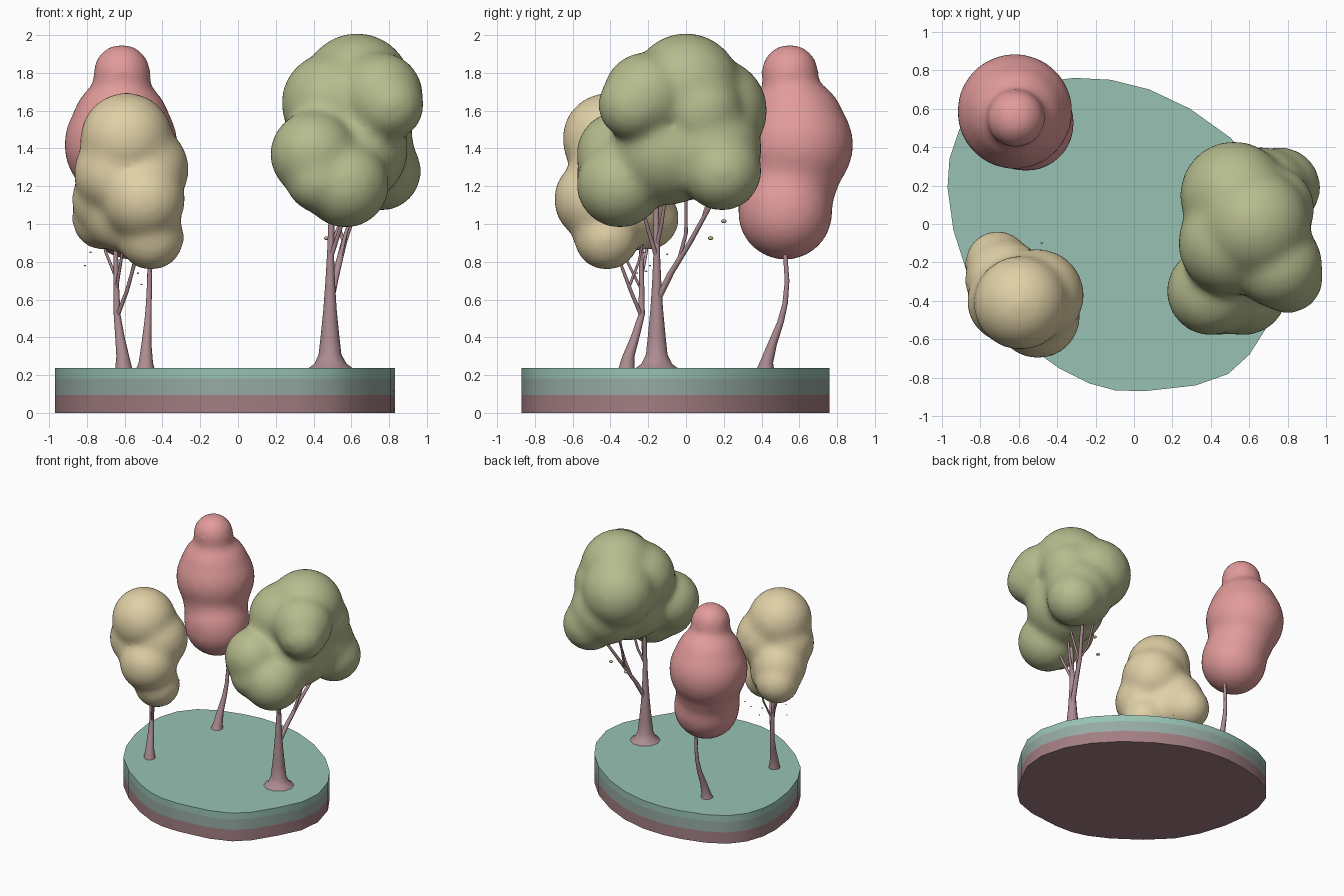
import bpy
import bmesh
import math
from mathutils import Matrix, Vector

cube = bpy.data.objects.get("Cube")
if cube:
    bpy.data.objects.remove(cube, do_unlink=True)


def material(name, rgb):
    """Flat colour from 8-bit sRGB values."""
    linear = [((c / 255 + 0.055) / 1.055) ** 2.4 for c in rgb] + [1]
    mat = bpy.data.materials.new(name)
    mat.use_nodes = True
    mat.diffuse_color = linear
    bsdf = mat.node_tree.nodes["Principled BSDF"]
    bsdf.inputs["Base Color"].default_value = linear
    bsdf.inputs["Roughness"].default_value = 0.9
    return mat


TEAL = material("grass teal", (152, 194, 180))
GREY_TEAL = material("soil grey teal", (150, 170, 163))
MAUVE = material("earth mauve", (162, 126, 130))
BARK = material("bark mauve", (172, 140, 145))
PINK = material("foliage pink", (226, 155, 155))
CREAM = material("foliage cream", (224, 208, 166))
OLIVE = material("foliage olive", (182, 188, 142))


def finish(bm, name, mats, sharp=40):
    """Turn a bmesh into a smooth-shaded object that keeps its sharp edges."""
    bmesh.ops.recalc_face_normals(bm, faces=bm.faces)
    for face in bm.faces:
        face.smooth = True
    mesh = bpy.data.meshes.new(name)
    bm.to_mesh(mesh)
    bm.free()
    for mat in mats:
        mesh.materials.append(mat)
    mesh.set_sharp_from_angle(angle=math.radians(sharp))
    obj = bpy.data.objects.new(name, mesh)
    bpy.context.collection.objects.link(obj)
    return obj


def loft(bm, rings):
    """Skin a stack of equal closed rings and cap both ends."""
    loops = [[bm.verts.new(p) for p in ring] for ring in rings]
    sides = []
    for low, high in zip(loops, loops[1:]):
        for i in range(len(low)):
            j = (i + 1) % len(low)
            sides.append(bm.faces.new((low[i], low[j], high[j], high[i])))
    bm.faces.new(loops[0][::-1])
    bm.faces.new(loops[-1])
    return sides


def tube(bm, path, sides=10):
    """Tapered stem through (x, y, z, radius) stations."""
    rings = []
    for x, y, z, r in path:
        turns = [math.tau * i / sides for i in range(sides)]
        rings.append([(x + r * math.cos(a), y + r * math.sin(a), z) for a in turns])
    loft(bm, rings)


def stems(name, paths):
    bm = bmesh.new()
    for path in paths:
        tube(bm, path)
    return finish(bm, name, [BARK], 60)


def foliage(name, mat, blobs):
    """Spheres melted together into one soft crown."""
    bm = bmesh.new()
    for x, y, z, r in blobs:
        bmesh.ops.create_icosphere(bm, subdivisions=4, radius=r + 0.012,
                                   matrix=Matrix.Translation((x, y, z)))
    obj = finish(bm, name, [mat], 180)
    remesh = obj.modifiers.new("melt", "REMESH")
    remesh.mode = "VOXEL"
    remesh.voxel_size = 0.022
    remesh.use_smooth_shade = True
    smooth = obj.modifiers.new("soften", "SMOOTH")
    smooth.factor = 0.5
    smooth.iterations = 25
    return obj


def loose_leaves(name, mat, spots, size):
    bm = bmesh.new()
    for spot in spots:
        squash = Matrix.Diagonal((1, 1, 0.7, 1))
        bmesh.ops.create_icosphere(bm, subdivisions=2, radius=size,
                                   matrix=Matrix.Translation(spot) @ squash)
    return finish(bm, name, [mat], 180)


# Layered ground slab, coloured by height
outline = [(-.97, .19), (-.96, .34), (-.91, .49), (-.81, .61), (-.66, .69), (-.47, .74),
           (-.31, .76), (-.12, .75), (.08, .7), (.29, .6), (.5, .45), (.66, .28),
           (.77, .1), (.83, -.12), (.81, -.31), (.72, -.49), (.6, -.68), (.49, -.78),
           (.32, -.84), (.05, -.87), (-.1, -.865), (-.23, -.83), (-.39, -.75),
           (-.6, -.6), (-.77, -.43), (-.87, -.25), (-.94, -.03)]
ground = bmesh.new()
loft(ground, [[(x, y, z) for x, y in outline] for z in (0, .095, .182, .237)])
for face in ground.faces:
    height = face.calc_center_median().z
    face.material_index = 2 if height < .09 else 1 if height < .17 else 0
finish(ground, "ground_slab", [TEAL, GREY_TEAL, MAUVE])

# Olive tree: flared trunk with forked branches
stems("olive_tree_trunk", [
    [(.49, -.155, .235, .12), (.49, -.155, .26, .085), (.487, -.155, .31, .06),
     (.487, -.155, .4, .05), (.487, -.155, .55, .035), (.488, -.155, .7, .025),
     (.49, -.155, .85, .018), (.5, -.16, 1.2, .014)],
    [(.49, -.15, .6, .02), (.52, -.08, .74, .019), (.56, .02, .9, .016),
     (.63, .13, 1.1, .013), (.66, .16, 1.2, .01)],
    [(.535, -.04, .8, .012), (.57, .0, .95, .01), (.66, .0, 1.2, .008)],
    [(.56, .02, .9, .01), (.53, .08, 1.0, .009), (.52, .14, 1.2, .008)],
    [(.49, -.155, .82, .013), (.54, -.2, .97, .011), (.59, -.25, 1.15, .008)],
    [(.49, -.155, .88, .012), (.54, -.13, 1.0, .01), (.58, -.1, 1.2, .008)],
])
foliage("olive_tree_crown", OLIVE, [
    (.63, 0, 1.72, .28), (.52, .15, 1.6, .27), (.75, -.21, 1.68, .22),
    (.8, -.28, 1.63, .175), (.5, -.1, 1.64, .26), (.6, -.1, 1.4, .29),
    (.4, -.35, 1.37, .22), (.57, -.35, 1.21, .22), (.43, -.4, 1.24, .17),
    (.76, .19, 1.28, .2), (.66, .13, 1.4, .26), (.72, .08, 1.6, .21),
])
loose_leaves("olive_loose_leaves", OLIVE, [(.47, .13, .925), (.56, .2, 1.015)], .015)

# Cream tree: slender trunk with twigs
stems("cream_tree_trunk", [
    [(-.605, -.315, .235, .045), (-.61, -.305, .3, .034), (-.625, -.27, .4, .025),
     (-.64, -.235, .52, .018), (-.645, -.235, .7, .014), (-.65, -.24, 1, .011)],
    [(-.64, -.235, .51, .012), (-.59, -.29, .64, .011), (-.545, -.35, .8, .009),
     (-.52, -.38, .9, .008)],
    [(-.647, -.235, .72, .009), (-.7, -.21, .85, .008), (-.72, -.2, .95, .006)],
    [(-.58, -.3, .67, .009), (-.55, -.25, .8, .007), (-.54, -.22, .95, .006)],
    [(-.645, -.235, .65, .009), (-.62, -.31, .8, .008), (-.6, -.35, .95, .006)],
])
foliage("cream_tree_crown", CREAM, [
    (-.59, -.41, 1.45, .235), (-.5, -.37, 1.29, .23), (-.67, -.29, 1.13, .2),
    (-.71, -.205, 1.03, .16), (-.5, -.48, 1.13, .21), (-.46, -.42, .93, .165),
    (-.65, -.4, 1.27, .21), (-.62, -.32, 1.05, .19),
])
loose_leaves("cream_loose_leaves", CREAM,
             [(-.78, -.22, .85), (-.81, -.19, .78), (-.51, -.25, .68), (-.48, -.1, .84),
              (-.53, -.26, .74), (-.46, -.21, .75)], .006)

# Pink tree: bent trunk under stacked round crowns
stems("pink_tree_trunk", [
    [(-.49, .42, .235, .048), (-.488, .425, .265, .038), (-.485, .455, .36, .027),
     (-.477, .5, .48, .019), (-.472, .525, .58, .015), (-.468, .535, .7, .013),
     (-.467, .525, .84, .012), (-.48, .52, .95, .011)],
])
foliage("pink_tree_crown", PINK, [
    (-.615, .55, 1.8, .143), (-.615, .56, 1.65, .165), (-.62, .58, 1.52, .25),
    (-.62, .585, 1.42, .29), (-.6, .56, 1.25, .24), (-.565, .525, 1.09, .24),
    (-.56, .525, 1.06, .24),
])
